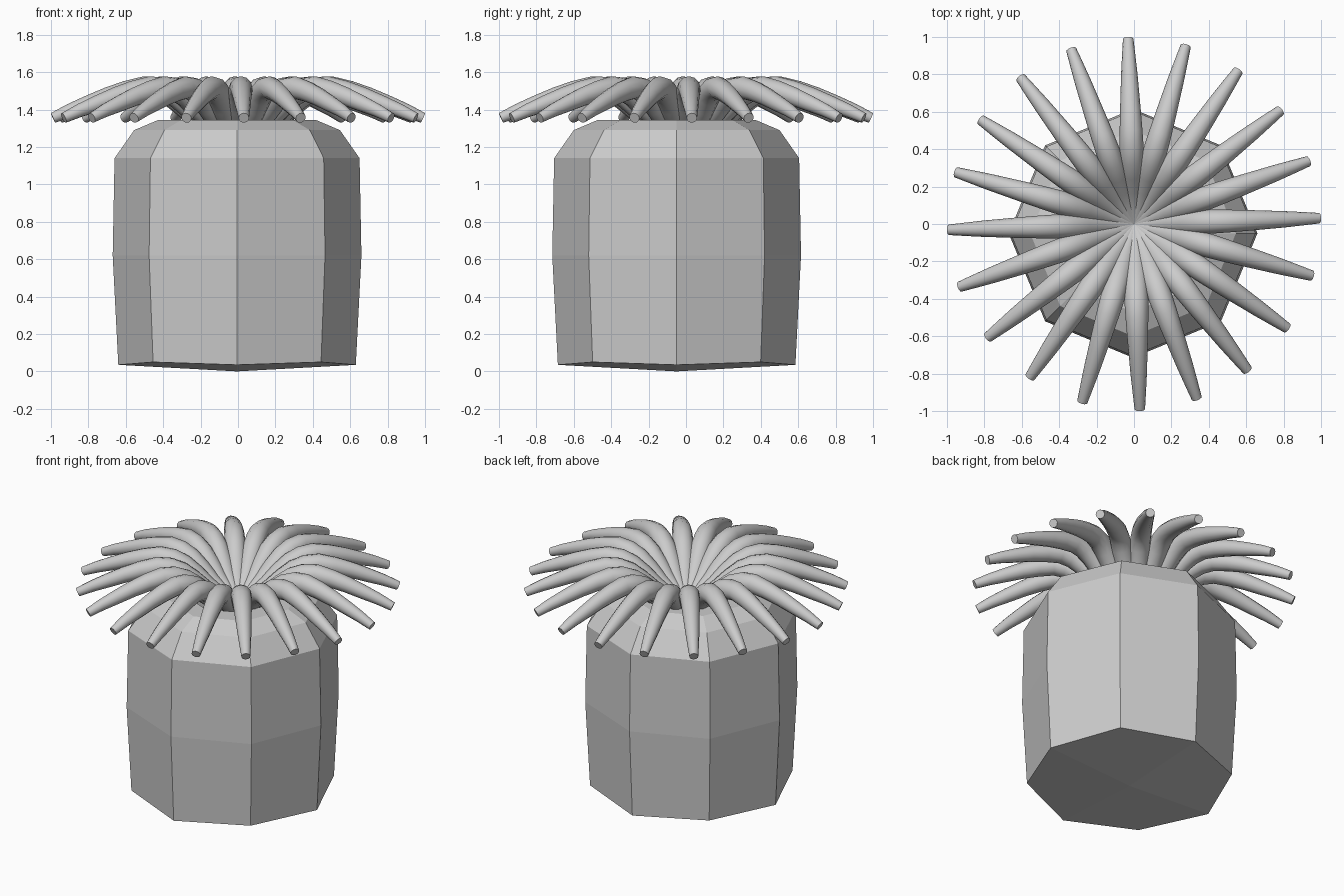
import bpy, bmesh, math
from mathutils import Vector

if "Cube" in bpy.data.objects:
    bpy.data.objects.remove(bpy.data.objects["Cube"])


def finish(bm, name, smooth=False):
    bmesh.ops.recalc_face_normals(bm, faces=bm.faces)
    mesh = bpy.data.meshes.new(name)
    bm.to_mesh(mesh)
    bm.free()
    ob = bpy.data.objects.new(name, mesh)
    bpy.context.collection.objects.link(ob)
    if smooth:
        bpy.context.view_layer.objects.active = ob
        ob.select_set(True)
        bpy.ops.object.shade_smooth_by_angle(angle=math.radians(50))
        ob.select_set(False)
    return ob


def bridge(bm, a, b):
    n = len(a)
    for i in range(n):
        bm.faces.new((a[i], a[(i + 1) % n], b[(i + 1) % n], b[i]))


# Octagonal body: (radius, height) profile, ending in a mouth recess
profile = [(0.635, 0.035), (0.665, 0.62), (0.655, 1.14), (0.55, 1.29),
           (0.42, 1.345), (0.29, 1.345), (0.25, 1.12)]
CX, CY = -0.005, -0.05
bm = bmesh.new()
rings = []
for level, (r, z) in enumerate(profile):
    ring = []
    for i in range(8):
        a = i * math.pi / 4
        lift = 0.015 if level == 0 and i % 2 else 0
        ring.append(bm.verts.new((CX + r * math.cos(a), CY + r * math.sin(a), z + lift)))
    rings.append(ring)
for a, b in zip(rings, rings[1:]):
    bridge(bm, a, b)
bm.faces.new(rings[-1])
# Slightly domed underside made of four quads
low = bm.verts.new((CX, CY, 0))
for i in range(0, 8, 2):
    bm.faces.new((low, rings[0][i], rings[0][i + 1], rings[0][(i + 2) % 8]))
finish(bm, "body")

# Tentacles: tapered tubes rising from the mouth and drooping outward
# (distance from centre, height, tube radius)
path = [(0.0, 1.24, 0.05), (0.10, 1.285, 0.055), (0.20, 1.35, 0.062),
        (0.28, 1.42, 0.066), (0.35, 1.475, 0.066), (0.42, 1.507, 0.064),
        (0.50, 1.517, 0.061), (0.60, 1.497, 0.056), (0.70, 1.468, 0.050),
        (0.80, 1.432, 0.044), (0.90, 1.395, 0.036), (0.99, 1.355, 0.028)]
COUNT, SIDES = 20, 12
bm = bmesh.new()
for k in range(COUNT):
    ang = math.radians(1.8) + k * math.tau / COUNT
    out = Vector((math.cos(ang), math.sin(ang), 0))
    side = Vector((-out.y, out.x, 0))
    up = Vector((0, 0, 1))
    rings = []
    for i, (d, z, r) in enumerate(path):
        p, q = path[max(i - 1, 0)], path[min(i + 1, len(path) - 1)]
        t = Vector((q[0] - p[0], q[1] - p[1])).normalized()
        normal = up * t.x - out * t.y
        centre = out * d + up * z
        rings.append([bm.verts.new(centre + r * (side * math.cos(s * math.tau / SIDES)
                                                + normal * math.sin(s * math.tau / SIDES)))
                      for s in range(SIDES)])
    for a, b in zip(rings, rings[1:]):
        bridge(bm, a, b)
    bm.faces.new(rings[0])
    bm.faces.new(rings[-1])
finish(bm, "tentacles", smooth=True)
